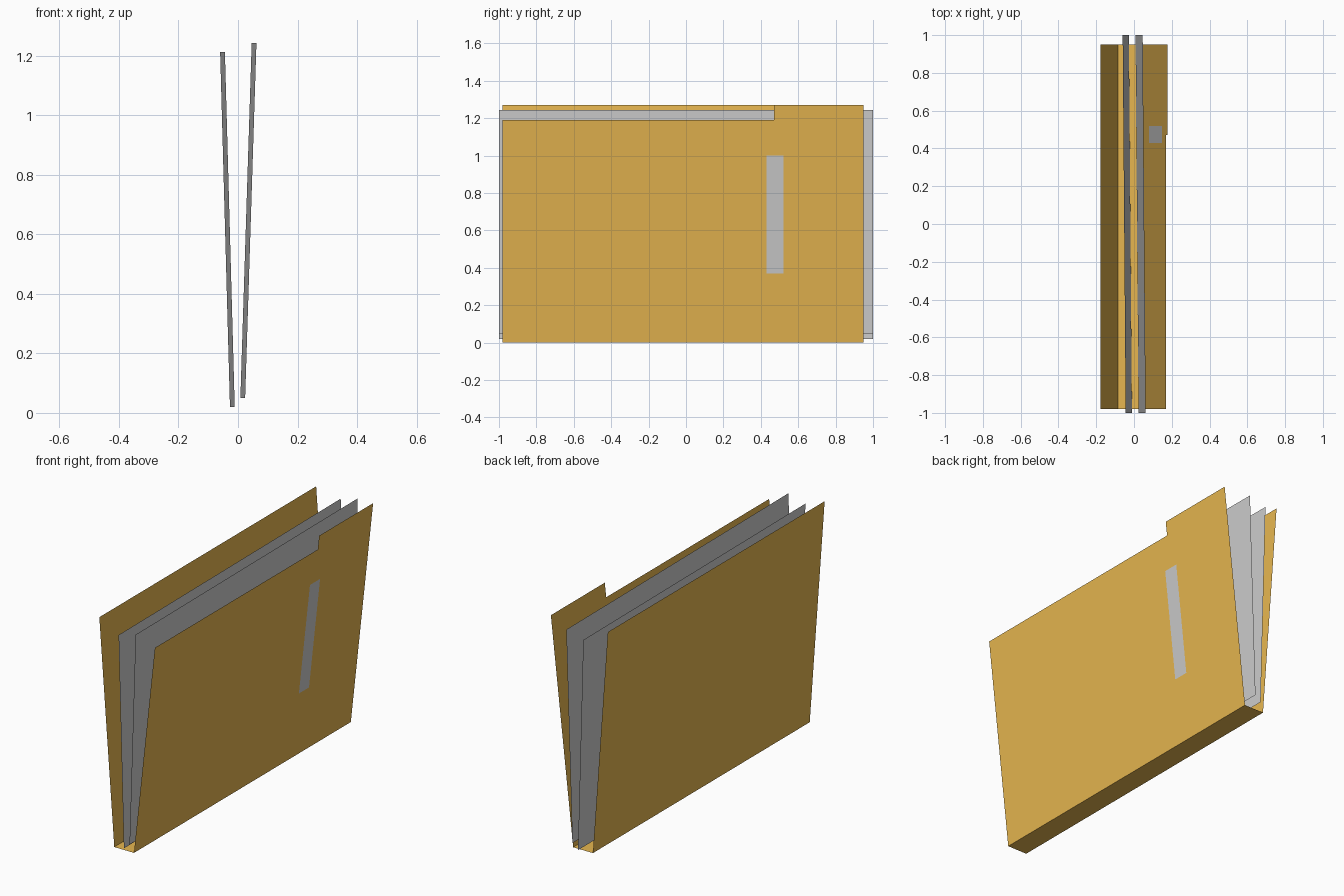
import bpy

if "Cube" in bpy.data.objects:
    bpy.data.objects.remove(bpy.data.objects["Cube"])

manila = bpy.data.materials.new("manila_card")
manila.diffuse_color = (0.8, 0.47, 0.08, 1)
manila.use_nodes = True
manila.node_tree.nodes["Principled BSDF"].inputs["Base Color"].default_value = manila.diffuse_color


def sheet(name, points, faces, material=None):
    """Flat card or paper made from a few corner points."""
    mesh = bpy.data.meshes.new(name)
    mesh.from_pydata(points, [], faces)
    if material:
        mesh.materials.append(material)
    obj = bpy.data.objects.new(name, mesh)
    bpy.context.collection.objects.link(obj)
    return obj


Y0, Y1 = -0.98, 0.95          # folder ends
HEIGHT, STEP = 1.27, 1.19     # full height and height of the cut-down edge
BACK_X, FRONT_X = -0.085, 0.038


def front_x(z):
    """Outward lean of the front cover."""
    return FRONT_X + 0.139 * z / HEIGHT


# Back cover
sheet("back_cover",
      [(BACK_X, Y0, 0), (BACK_X, Y1, 0), (-0.178, Y1, HEIGHT), (-0.178, Y0, HEIGHT)],
      [(0, 3, 2, 1)], manila)

# Narrow spine at the bottom
sheet("spine",
      [(BACK_X, Y0, 0), (FRONT_X, Y0, 0), (FRONT_X, Y1, 0), (BACK_X, Y1, 0)],
      [(0, 3, 2, 1)], manila)

# Front cover: a cell grid with a raised tab and a window that holds the label
ys = [Y0, 0.43, 0.47, 0.52, Y1]
zs = [0, 0.37, 1.0, STEP, HEIGHT]
points = [(front_x(z), y, z) for z in zs for y in ys]
cover, label = [], []
for row in range(4):
    for col in range(4):
        a = row * 5 + col
        cell = (a, a + 1, a + 6, a + 5)
        if row == 3 and col < 2:
            continue                      # cut-down part beside the tab
        (label if row == 1 and col in (1, 2) else cover).append(cell)
sheet("front_cover", points, cover, manila)

# Label set into the front cover
sheet("label", [(front_x(z), y, z) for z in (0.37, 1.0) for y in (0.43, 0.52)],
      [(0, 1, 3, 2)])

# Two loose papers, each leaning and slightly turned
for name, bottom_x, top_x, bottom, top in (
        ("left_paper", -0.011, -0.044, 0.02, 1.213),
        ("right_paper", 0.024, 0.062, 0.05, 1.243)):
    turn = 0.016
    sheet(name,
          [(bottom_x, -1, bottom), (bottom_x - turn, 1, bottom),
           (top_x - turn, 1, top), (top_x, -1, top)],
          [(0, 1, 2, 3)])
